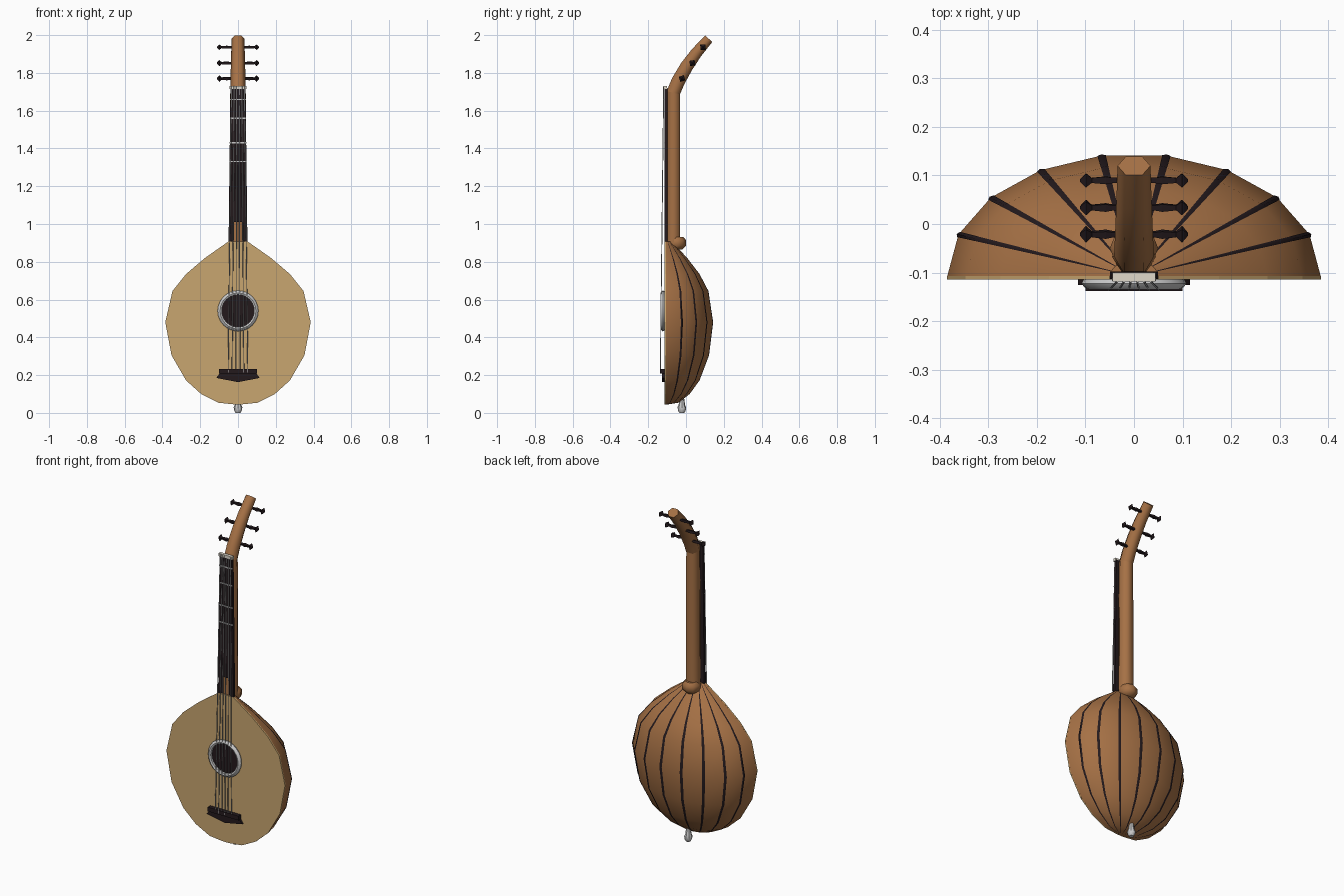
import bpy, bmesh
from math import sin, cos, pi, radians
from mathutils import Vector

if "Cube" in bpy.data.objects:
    bpy.data.objects.remove(bpy.data.objects["Cube"])

def material(name, rgb):
    m = bpy.data.materials.new(name)
    m.diffuse_color = (*rgb, 1)
    m.use_nodes = True
    m.node_tree.nodes["Principled BSDF"].inputs["Base Color"].default_value = m.diffuse_color
    return m

WOOD = material("wood", (0.38, 0.165, 0.06))
TAN = material("spruce", (0.58, 0.38, 0.16))
DARK = material("ebony", (0.017, 0.01, 0.012))
IVORY = material("ivory", (0.75, 0.7, 0.6))

def make(name, verts, faces, mat=None, smooth=None):
    me = bpy.data.meshes.new(name)
    me.from_pydata([tuple(v) for v in verts], [], faces)
    bm = bmesh.new()
    bm.from_mesh(me)
    bmesh.ops.remove_doubles(bm, verts=bm.verts, dist=1e-5)
    bmesh.ops.recalc_face_normals(bm, faces=bm.faces)
    bm.to_mesh(me)
    bm.free()
    ob = bpy.data.objects.new(name, me)
    bpy.context.collection.objects.link(ob)
    if mat:
        me.materials.append(mat)
    if smooth:
        bpy.ops.object.select_all(action='DESELECT')
        ob.select_set(True)
        bpy.context.view_layer.objects.active = ob
        bpy.ops.object.shade_smooth_by_angle(angle=radians(smooth))
    return ob

def loft(name, rings, mat=None, smooth=None, caps=True, closed=True):
    n = len(rings[0])
    verts = [v for r in rings for v in r]
    faces = [(i*n+j, i*n+(j+1) % n, (i+1)*n+(j+1) % n, (i+1)*n+j)
             for i in range(len(rings)-1) for j in range(n if closed else n-1)]
    if caps:
        faces += [tuple(range(n)), tuple(range((len(rings)-1)*n, len(rings)*n))]
    return make(name, verts, faces, mat, smooth)

def plate(name, outline, y0, y1, mat=None):
    return loft(name, [[(x, y, z) for x, z in outline] for y in (y0, y1)], mat)

def lathe(name, profile, centre, axis, n, mat=None, smooth=None, caps=True, turn=0.0):
    # profile: (distance along axis, radius)
    ax = Vector(axis)
    u = ax.orthogonal().normalized()
    w = ax.cross(u)
    c = Vector(centre)
    rings = [[c + ax*d + (u*cos(turn+2*pi*k/n) + w*sin(turn+2*pi*k/n))*r for k in range(n)]
             for d, r in profile]
    return loft(name, rings, mat, smooth, caps)

# Bowl: nine staves swept around the half outline (half width, z)
FRONT = -0.108
outline = [(0.02, 0.045), (0.105, 0.054), (0.195, 0.1), (0.275, 0.172), (0.352, 0.305),
           (0.385, 0.48), (0.347, 0.645), (0.275, 0.735), (0.175, 0.82), (0.05, 0.908)]

def bowl_point(hw, z, deg, s=1.0):
    return (hw*s*cos(radians(deg)), FRONT + hw*s*0.657*sin(radians(deg)), z)

loft("bowl_staves", [[bowl_point(h, z, 20*k) for k in range(10)] for h, z in outline], WOOD, 35)

# Dark inlay lines at the stave joints
for k in range(1, 9):
    loft(f"stave_inlay_{k}", [[bowl_point(h, z, 20*k-1.3, 1.0), bowl_point(h, z, 20*k, 1.01),
                               bowl_point(h, z, 20*k+1.3, 1.0)] for h, z in outline],
         DARK, 60, caps=False, closed=False)

# Soundboard
plate("soundboard", outline + [(-h, z) for h, z in reversed(outline)], -0.114, -0.107, TAN)

# Sound hole and its ring
lathe("sound_hole", [(0, 0.092), (0.006, 0.092)], (0, -0.112, 0.54), (0, -1, 0), 24, DARK)
lathe("rosette_ring", [(0, 0.086), (0, 0.104), (0.009, 0.108), (0.017, 0.102), (0.021, 0.095),
                       (0.017, 0.086), (0, 0.086)],
      (0, -0.114, 0.54), (0, -1, 0), 24, None, 50, caps=False)

# Bridge
plate("bridge_bar", [(-0.1, 0.208), (0.1, 0.208), (0.1, 0.233), (-0.1, 0.233)], -0.138, -0.11, DARK)
plate("bridge_base", [(-0.115, 0.185), (0, 0.163), (0.115, 0.185), (0.095, 0.212), (-0.095, 0.212)],
      -0.126, -0.11, DARK)

# Neck and bent-back pegbox: one six-sided sweep (y, z, half width, half depth, lean)
path = [(-0.067, 0.89, 0.046, 0.038, 0), (-0.067, 1.695, 0.041, 0.038, 13),
        (-0.042, 1.755, 0.04, 0.038, 26), (0.004, 1.835, 0.038, 0.036, 34),
        (0.055, 1.906, 0.036, 0.032, 40), (0.12, 1.981, 0.034, 0.027, 42)]
rings = []
for y, z, hw, hd, lean in path:
    a = radians(lean)
    rings.append([(hw*cos(k*pi/3), y + hd*1.1*sin(k*pi/3)*cos(a), z - hd*1.1*sin(k*pi/3)*sin(a))
                  for k in range(6)])
loft("neck", rings[:2], WOOD, 65)
loft("pegbox", rings[1:], WOOD, 65)

# Heel where neck meets bowl
lathe("neck_heel", [(-0.035, 0.03), (-0.015, 0.05), (0.015, 0.05), (0.032, 0.035)],
      (0, -0.05, 0.9), (0, 0, 1), 8, WOOD, 50)

# Fingerboard with a notch at its lower end
plate("fingerboard", [(-0.05, 0.9), (-0.022, 0.915), (-0.022, 1.01), (0.022, 1.01), (0.022, 0.915),
                      (0.05, 0.9), (0.04, 1.72), (-0.04, 1.72)], -0.113, -0.098, DARK)

# Frets and nut
for i, z in enumerate((1.66, 1.56, 1.43, 1.33)):
    w = 0.041 + (1.72-z)*0.012
    plate(f"fret_{i+1}", [(-w, z-0.003), (w, z-0.003), (w, z+0.003), (-w, z+0.003)], -0.117, -0.111)
plate("nut", [(-0.044, 1.714), (0.044, 1.714), (0.044, 1.731), (-0.044, 1.731)], -0.118, -0.1, IVORY)

# Strings
for i in range(6):
    t = (i-2.5)/2.5
    top, bottom = Vector((0.034*t, -0.118, 1.728)), Vector((0.052*t, -0.136, 0.215))
    d = top - bottom
    lathe(f"string_{i+1}", [(0, 0.0025), (d.length, 0.0025)], bottom, d.normalized(), 5, None, 80)

# Tuning pegs with diamond heads, mirrored left and right
for i, (y, z, lean) in enumerate(((-0.021, 1.77, 28), (0.034, 1.852, 35), (0.09, 1.936, 42))):
    for side, s in (("right", 1), ("left", -1)):
        lathe(f"peg_{side}_{i+1}", [(0.02, 0.008), (0.045, 0.008), (0.058, 0.011), (0.082, 0.008),
                                    (0.087, 0.007), (0.099, 0.02), (0.111, 0.004)],
              (0, y, z), (s, 0, 0), 4, DARK, turn=radians(45 - s*lean))

# End button
lathe("end_button", [(0, 0.013), (0.012, 0.02), (0.03, 0.023), (0.042, 0.017), (0.08, 0.012)],
      (0, -0.022, 0), (0, 0, 1), 8, None, 40)
